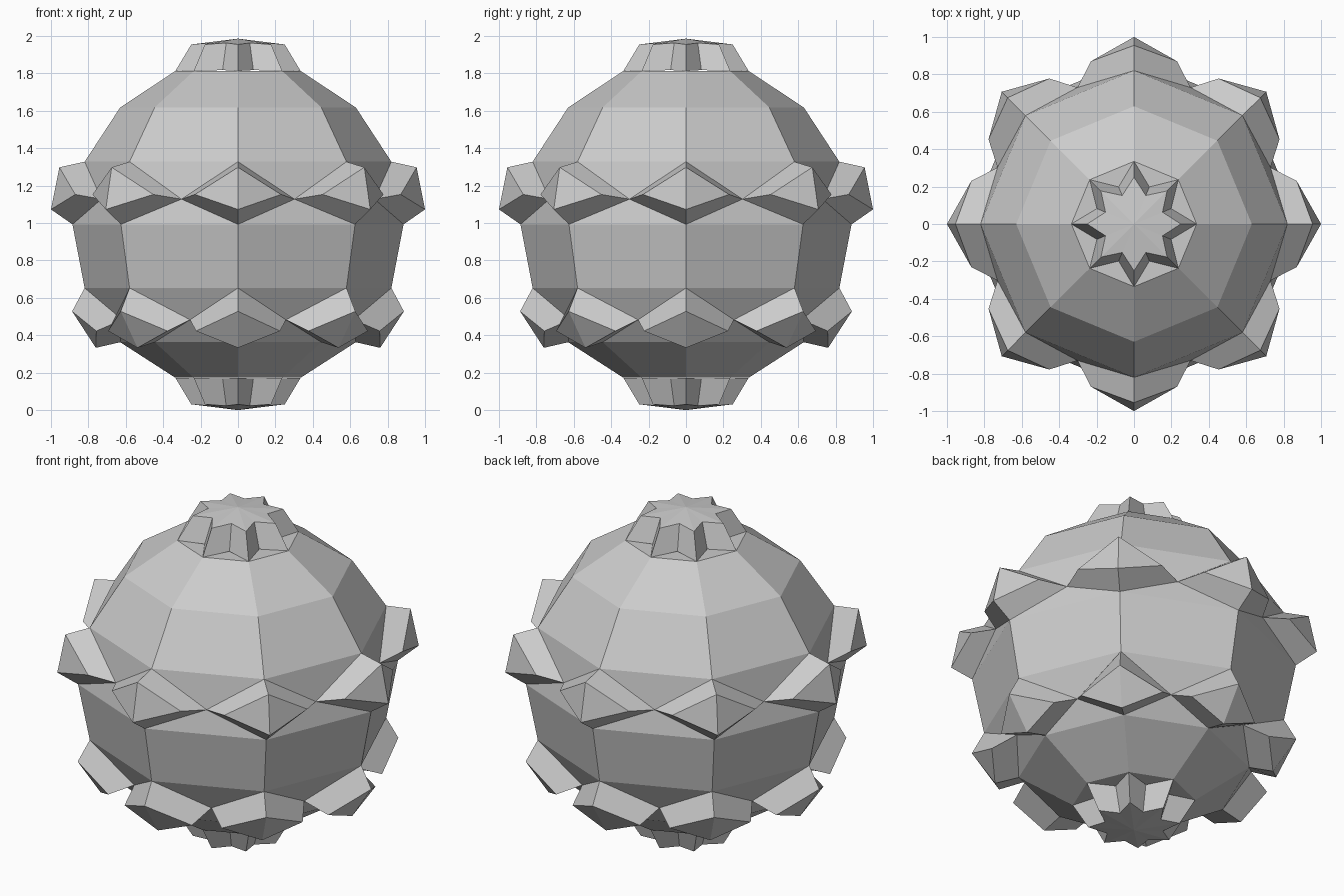
import bpy
from math import sin, cos, radians

if "Cube" in bpy.data.objects:
    bpy.data.objects.remove(bpy.data.objects["Cube"])

N = 8
STEP = 360 / N


def pt(r, deg, z):
    return (r * cos(radians(deg)), r * sin(radians(deg)), z)


def make(name, verts, faces):
    mesh = bpy.data.meshes.new(name)
    mesh.from_pydata(verts, [], faces)
    mesh.update()
    obj = bpy.data.objects.new(name, mesh)
    bpy.context.collection.objects.link(obj)
    return obj


def ring_body(name, rings):
    """Eight-sided shell; rings are (radius, z, angle offset) from bottom up."""
    verts = [pt(r, i * STEP + off, z) for r, z, off in rings for i in range(N)]
    faces = [tuple(reversed(range(N)))]
    for k in range(len(rings) - 1):
        lo, hi = k * N, (k + 1) * N
        a, b = rings[k][2], rings[k + 1][2]
        for i in range(N):
            j = (i + 1) % N
            if a == b:
                faces.append((lo + i, lo + j, hi + j, hi + i))
            elif b > a:    # antiprism up to a half-step ring
                faces += [(lo + i, lo + j, hi + i), (lo + j, hi + j, hi + i)]
            else:          # antiprism back to an aligned ring
                faces += [(lo + i, hi + j, hi + i), (lo + i, lo + j, hi + j)]
    top = (len(rings) - 1) * N
    faces.append(tuple(range(top, top + N)))
    return make(name, verts, faces)


def knob(name, ang, base, outer):
    """Raised diamond: each tuple gives top, side, bottom as (r, angle, z)."""
    verts = []
    for top, side, bottom in (base, outer):
        verts += [pt(top[0], ang, top[1]),
                  pt(side[0], ang - side[1], side[2]),
                  pt(bottom[0], ang, bottom[1]),
                  pt(side[0], ang + side[1], side[2])]
    faces = [(4, 5, 6), (4, 6, 7), (0, 1, 2), (0, 2, 3)]
    faces = [faces[0][::-1], faces[1][::-1], faces[2], faces[3]]
    for i in range(4):
        j = (i + 1) % 4
        faces.append((i, j, j + 4, i + 4)[::-1])
    obj = make(name, verts, [f[::-1] for f in faces])
    return obj


def star(name, sign):
    """Eight-pointed tapered star cap, mirrored about z = 1 for the bottom."""
    def level(tip, notch, zt, zn):
        return [pt(notch if i % 2 else tip, i * STEP / 2,
                   1 + sign * ((zn if i % 2 else zt) - 1)) for i in range(2 * N)]
    M = 2 * N
    verts = level(0.335, 0.215, 1.82, 1.825) + level(0.25, 0.165, 1.962, 1.97)
    verts.append((0, 0, 1 + sign * 0.993))
    faces = [tuple(reversed(range(M)))]
    for i in range(M):
        j = (i + 1) % M
        faces += [(i, j, M + j, M + i), (M + i, M + j, 2 * M)]
    if sign < 0:
        faces = [f[::-1] for f in faces]
    make(name, verts, faces)


# Faceted round body
H = STEP / 2
ring_body("body", [
    (0.335, 0.18, 0), (0.63, 0.37, 0), (0.67, 0.49, H), (0.82, 0.66, 0),
    (0.885, 1.0, 0), (0.79, 1.135, H), (0.82, 1.335, 0),
    (0.63, 1.625, 0), (0.335, 1.82, 0)])

# Two belts of raised diamond knobs
for i in range(N):
    knob(f"upper_knob_{i + 1}", i * STEP,
         ((0.82, 1.335), (0.79, H, 1.135), (0.885, 1.0)),
         ((0.955, 1.305), (0.90, 14.8, 1.16), (1.0, 1.08)))
    knob(f"lower_knob_{i + 1}", i * STEP,
         ((0.82, 0.66), (0.67, H, 0.49), (0.63, 0.37)),
         ((0.887, 0.535), (0.79, 16.5, 0.43), (0.76, 0.34)))

# Star caps at both poles
star("top_star", 1)
star("bottom_star", -1)

# Rest the model exactly on the ground
for obj in bpy.context.collection.objects:
    obj.location.z = -0.007
